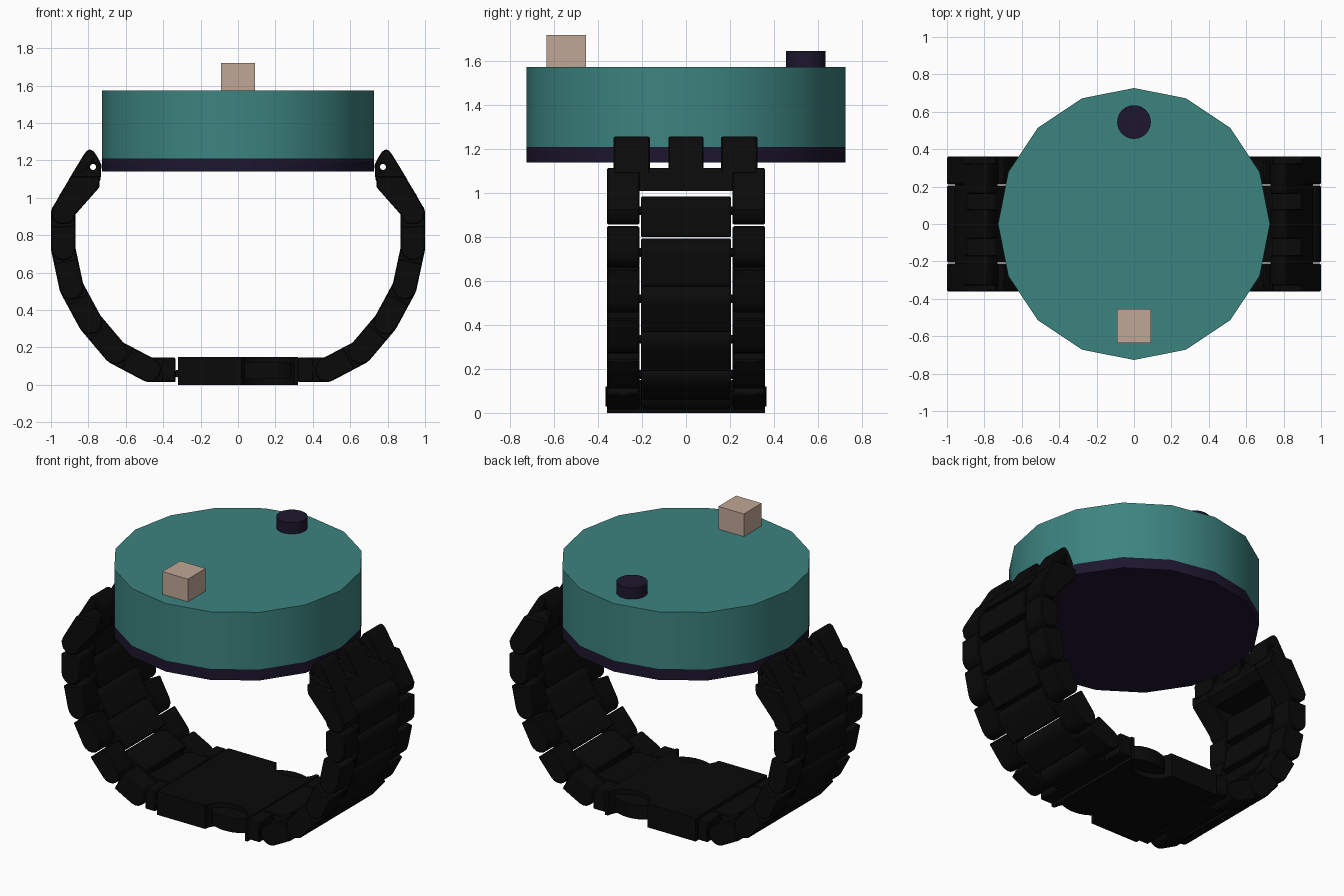
import bpy, bmesh, math
from mathutils import Vector

if "Cube" in bpy.data.objects:
    bpy.data.objects.remove(bpy.data.objects["Cube"])


def material(name, rgb):
    m = bpy.data.materials.new(name)
    m.diffuse_color = (*rgb, 1)
    m.use_nodes = True
    m.node_tree.nodes["Principled BSDF"].inputs["Base Color"].default_value = m.diffuse_color
    return m


TEAL = material("teal", (0.045, 0.23, 0.215))
NAVY = material("dark_violet", (0.012, 0.008, 0.027))
TAN = material("tan", (0.53, 0.39, 0.305))
BLACK = material("black", (0.003, 0.003, 0.003))


def finish(ob, name, mat, angle=None):
    ob.name = name
    if mat:
        ob.data.materials.append(mat)
    if angle:
        bpy.ops.object.select_all(action='DESELECT')
        ob.select_set(True)
        bpy.context.view_layer.objects.active = ob
        bpy.ops.object.shade_smooth_by_angle(angle=math.radians(angle))
    return ob


def cylinder(name, r, loc, depth, mat, sides=32, rot=(0, 0, 0), angle=40):
    bpy.ops.mesh.primitive_cylinder_add(vertices=sides, radius=r, depth=depth,
                                        location=loc, rotation=rot)
    return finish(bpy.context.object, name, mat, angle)


def prism(name, profile, y0, y1, sx=1, bevel=0.006):
    """Extrude an x-z profile from y0 to y1; sx = -1 mirrors it to the left."""
    bm = bmesh.new()
    face = bm.faces.new([bm.verts.new((sx * x, y0, z)) for x, z in profile])
    out = bmesh.ops.extrude_face_region(bm, geom=[face])
    moved = [v for v in out["geom"] if isinstance(v, bmesh.types.BMVert)]
    bmesh.ops.translate(bm, verts=moved, vec=(0, y1 - y0, 0))
    bmesh.ops.recalc_face_normals(bm, faces=bm.faces)
    me = bpy.data.meshes.new(name)
    bm.to_mesh(me)
    bm.free()
    ob = bpy.data.objects.new(name, me)
    bpy.context.collection.objects.link(ob)
    finish(ob, name, BLACK, 35)
    if bevel:
        b = ob.modifiers.new("bevel", 'BEVEL')
        b.width, b.segments, b.limit_method = bevel, 1, 'ANGLE'
        b.angle_limit = math.radians(50)
    return ob


R = 0.065  # half thickness of the band


def arm(c, d, gap=0.07):
    """Profile of a bar with a flat start just past c and a rounded end at d."""
    c, d = Vector(c), Vector(d)
    u = (d - c).normalized()
    n = Vector((-u.y, u.x))
    pts = [c + u * gap - n * R]
    for i in range(9):
        a = -math.pi / 2 + math.pi * i / 8
        pts.append(d + (u * math.cos(a) + n * math.sin(a)) * R)
    pts.append(c + u * gap + n * R)
    return [tuple(p) for p in pts]


# Case, bottom plate and the two controls on top
ROT = (0, 0, 0)
cylinder("case", 0.727, (0, 0, 1.3925), 0.365, TEAL, 16)
cylinder("bottom_plate", 0.727, (0, 0, 1.175), 0.07, NAVY, 16)
cylinder("round_knob", 0.09, (0, 0.545, 1.605), 0.085, NAVY)
bpy.ops.mesh.primitive_cube_add(size=1, location=(0, -0.545, 1.645))
bpy.context.object.scale = (0.18, 0.18, 0.15)
finish(bpy.context.object, "square_button", TAN)

# Band: pivots from the end link down to the clasp (right half)
pivots = [(0.935, 0.92), (0.935, 0.73), (0.89, 0.52), (0.79, 0.335),
          (0.655, 0.175), (0.475, 0.08)]
lug = [(0.735, 1.09), (0.73, 1.175), (0.75, 1.215), (0.77, 1.247), (0.79, 1.26),
       (0.81, 1.25), (0.828, 1.225), (0.91, 1.09)]
body = [(0.742, 1.055), (0.737, 1.115), (0.893, 1.115), (0.957, 1.01), (0.787, 1.01)]
leg = [(0.742, 1.055), (0.737, 1.115), (0.893, 1.115), (0.985, 0.96), (1.0, 0.925),
       (0.99, 0.885), (0.965, 0.863), (0.935, 0.858), (0.9, 0.863),
       (0.878, 0.885), (0.87, 0.91)]
SIDES = ((-0.36, -0.212), (0.212, 0.36))
ALONG_Y = (math.pi / 2, 0, 0)

for sx, side in ((-1, "left"), (1, "right")):
    # End link with three drilled lugs
    cutter = cylinder("pin_hole_cutter", 0.016, (sx * 0.775, 0, 1.165), 1, None, 16, ALONG_Y)
    cutter.hide_render = True
    cutter.hide_viewport = True
    for y0, y1 in ((-0.33, -0.165), (-0.08, 0.08), (0.16, 0.325)):
        ob = prism(side + "_lug", lug, y0, y1, sx)
        cut = ob.modifiers.new("hole", 'BOOLEAN')
        cut.operation, cut.object, cut.solver = 'DIFFERENCE', cutter, 'EXACT'
    prism(side + "_end_link", body, -0.212, 0.212, sx, 0)
    for y0, y1 in SIDES:
        prism(side + "_end_link_leg", leg, y0, y1, sx)
    # Staggered links: the centre bar reaches back, the side bars reach forward
    for a, b in zip(pivots, pivots[1:]):
        prism(side + "_link_centre", arm(b, a), -0.206, 0.206, sx)
        for y0, y1 in SIDES:
            prism(side + "_link_side", arm(a, b), y0, y1, sx)
    for x, z in pivots:
        cylinder(side + "_link_pin", 0.02, (sx * x, 0, z), 0.7, BLACK, 12, ALONG_Y)
    # Last link, against the clasp
    end = 0.333 if sx < 0 else 0.318
    prism(side + "_last_link_centre", arm((end, 0.08), pivots[-1], 0), -0.206, 0.206, sx)
    for y0, y1 in SIDES:
        prism(side + "_last_link_side",
              [(end, 0.015), (0.405, 0.015), (0.405, 0.145), (end, 0.145)], y0, y1, sx)
    cylinder(side + "_clasp_pin", 0.02, (sx * 0.325, 0, 0.06), 0.68, BLACK, 12, ALONG_Y)

# Clasp plate with a round thumb notch on each long edge
bm = bmesh.new()
edge = [(-0.32, -0.36)]
edge += [(0.16 - 0.14 * math.cos(math.pi * i / 12), -0.36 + 0.11 * math.sin(math.pi * i / 12))
         for i in range(13)]
edge += [(0.32, -0.36)]
outline = edge + [(x, -y) for x, y in reversed(edge)]
face = bm.faces.new([bm.verts.new((x, y, 0.0)) for x, y in outline])
out = bmesh.ops.extrude_face_region(bm, geom=[face])
bmesh.ops.translate(bm, vec=(0, 0, 0.15),
                    verts=[v for v in out["geom"] if isinstance(v, bmesh.types.BMVert)])
bmesh.ops.recalc_face_normals(bm, faces=bm.faces)
me = bpy.data.meshes.new("clasp")
bm.to_mesh(me)
bm.free()
clasp = bpy.data.objects.new("clasp", me)
bpy.context.collection.objects.link(clasp)
finish(clasp, "clasp", BLACK, 35)

# Release buttons sitting in the notches
for sy in (-1, 1):
    b = cylinder("release_button", 0.135, (0.16, sy * 0.285, 0.075), 0.09, BLACK)
    b.scale = (1, 0.6, 1)
